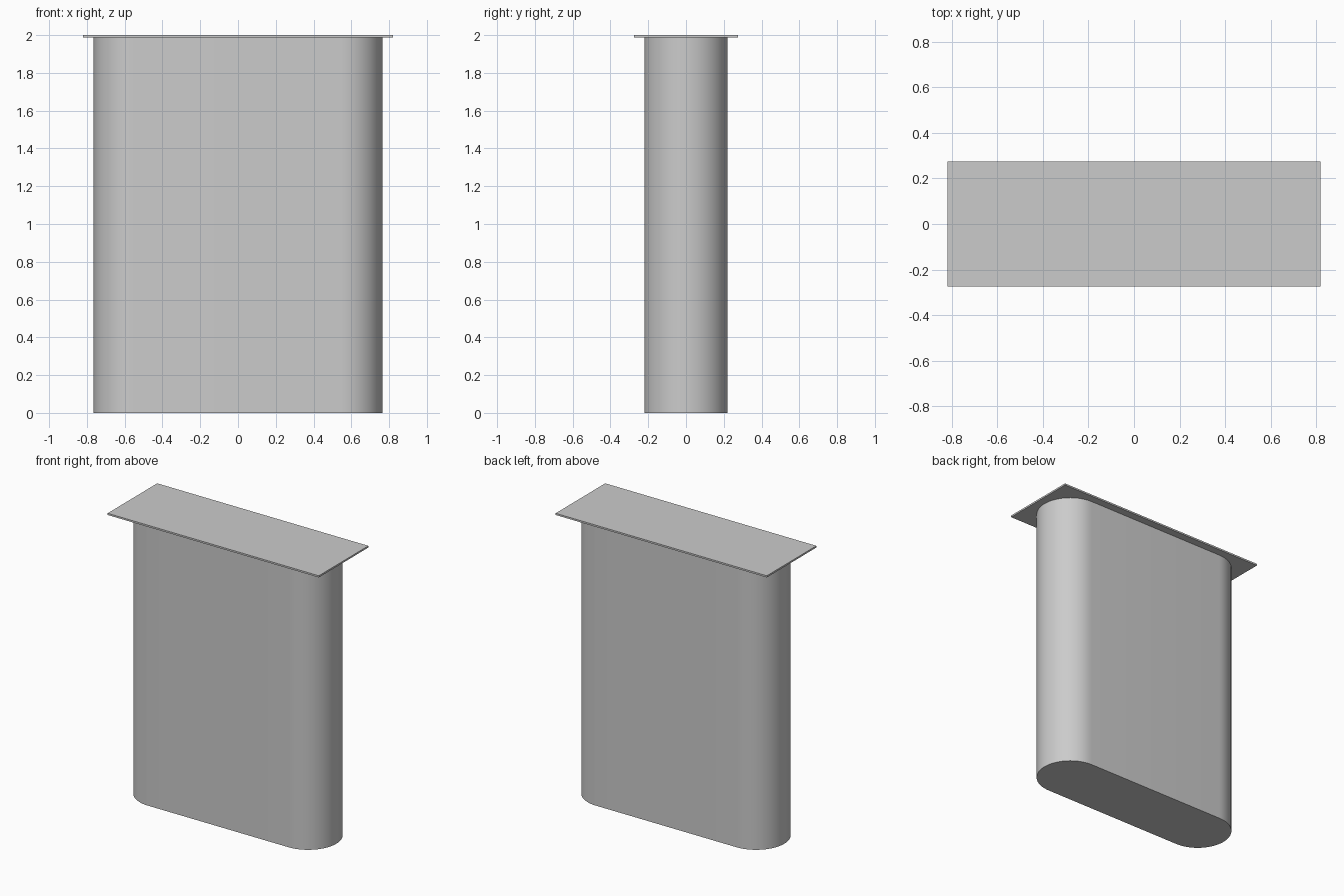
import bpy, bmesh, math

if "Cube" in bpy.data.objects:
    bpy.data.objects.remove(bpy.data.objects["Cube"])

HALF_X, RADIUS, TOP, THICK = 0.765, 0.22, 2.0, 0.012
PLATE_X, PLATE_Y = 0.82, 0.275
SEGMENTS = 32


def extruded(name, outline, z0, z1):
    """Solid prism from a closed outline."""
    bm = bmesh.new()
    base = bm.faces.new([bm.verts.new((x, y, z0)) for x, y in outline])
    top = bmesh.ops.extrude_face_region(bm, geom=[base], use_keep_orig=True)
    verts = [g for g in top["geom"] if isinstance(g, bmesh.types.BMVert)]
    bmesh.ops.translate(bm, verts=verts, vec=(0, 0, z1 - z0))
    bmesh.ops.recalc_face_normals(bm, faces=bm.faces)
    mesh = bpy.data.meshes.new(name)
    bm.to_mesh(mesh)
    bm.free()
    obj = bpy.data.objects.new(name, mesh)
    bpy.context.collection.objects.link(obj)
    return obj


# Round-ended body
outline = []
for side in (1, -1):
    for i in range(SEGMENTS + 1):
        a = -math.pi / 2 + math.pi * i / SEGMENTS
        outline.append((side * (HALF_X - RADIUS + RADIUS * math.cos(a)),
                        side * RADIUS * math.sin(a)))
body = extruded("body", outline, 0, TOP - THICK)
bpy.context.view_layer.objects.active = body
body.select_set(True)
bpy.ops.object.shade_smooth_by_angle(angle=math.radians(30))

# Thin rectangular top plate
extruded("top_plate", [(-PLATE_X, -PLATE_Y), (PLATE_X, -PLATE_Y),
                       (PLATE_X, PLATE_Y), (-PLATE_X, PLATE_Y)], TOP - THICK, TOP)
